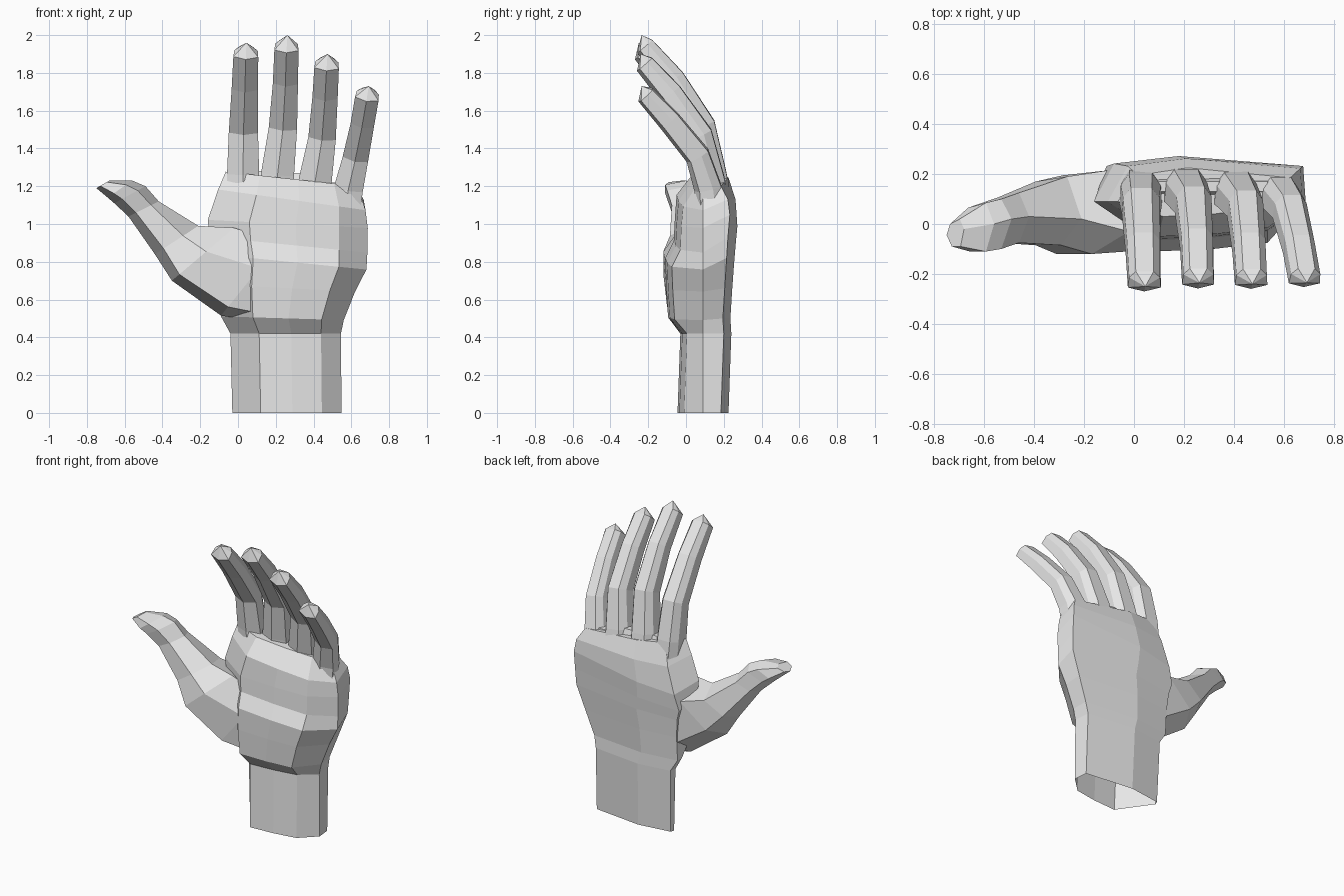
import bpy, bmesh
from mathutils import Vector

if "Cube" in bpy.data.objects:
    bpy.data.objects.remove(bpy.data.objects["Cube"])

skin = bpy.data.materials.new("plain grey")
skin.diffuse_color = (0.8, 0.8, 0.8, 1)
skin.use_nodes = True
skin.node_tree.nodes["Principled BSDF"].inputs["Base Color"].default_value = skin.diffuse_color


def loft(name, rings, start_cap=True, apex=None):
    """Bridge equal-sized rings; end in a fan to the apex or a flat cap."""
    bm = bmesh.new()
    loops = [[bm.verts.new(p) for p in r] for r in rings]
    n = len(loops[0])
    for a, b in zip(loops, loops[1:]):
        for i in range(n):
            j = (i + 1) % n
            bm.faces.new((a[i], a[j], b[j], b[i]))
    if start_cap:
        bm.faces.new(loops[0][::-1])
    if apex:
        tip = bm.verts.new(apex)
        for i in range(n):
            bm.faces.new((loops[-1][i], loops[-1][(i + 1) % n], tip))
    else:
        bm.faces.new(loops[-1])
    bmesh.ops.recalc_face_normals(bm, faces=bm.faces)
    me = bpy.data.meshes.new(name)
    bm.to_mesh(me)
    bm.free()
    me.materials.append(skin)
    ob = bpy.data.objects.new(name, me)
    bpy.context.collection.objects.link(ob)
    return ob


def palm_ring(z, xl, xr, yf, yb, front_tilt, back_tilt):
    """Eight-sided section, flat on the back and bevelled at the edges."""
    w, ym = xr - xl, 0.08
    yl = 0.17 if z < .6 else 0.09
    inset = 0.01 if z < .6 else 0.04 if z < 1 else 0.08
    pts = [(xl, yl), (xl + .26 * w, yf), (xl + .55 * w, yf + .01),
           (xr - .18 * w, yf + .035), (xr, ym + .01), (xr - .01, yb - .04),
           (xl + .4 * w, yb), (xl + inset, yb - .03)]
    out = []
    for i, (x, y) in enumerate(pts):
        t = front_tilt if i < 5 else back_tilt
        out.append((x, y, z + t * (x - 0.27)))
    return out


# Wrist and palm: z, left, right, front, back, front slope, back slope
palm = [
    (0.00, -.03, .548, -.045, .225, 0, 0),
    (0.42, -.04, .545, -.03, .24, 0, 0),
    (0.50, -.09, .56, -.095, .235, -.03, 0),
    (0.66, -.12, .62, -.105, .245, -.05, 0),
    (0.80, -.13, .68, -.11, .255, -.10, .05),
    (0.89, -.15, .685, -.065, .262, -.10, .1),
    (1.00, -.16, .687, -.06, .272, -.05, .12),
    (1.13, -.105, .675, -.05, .262, -.14, 0),
    (1.24, -.065, .635, .03, .225, -.11, -.11),
]
loft("palm_and_wrist", [palm_ring(*p) for p in palm], start_cap=False)


def finger(name, joints, apex):
    """Seven-sided finger: joints are (x, y, z, width, depth)."""
    centres = [Vector(j[:3]) for j in joints]
    rings = []
    for i, (c, j) in enumerate(zip(centres, joints)):
        d = centres[min(i + 1, len(joints) - 1)] - centres[max(i - 1, 0)]
        side = Vector((1, 0, -d.x / d.z)).normalized()
        back = d.cross(side).normalized()
        w, t = j[3], j[4]
        rings.append([c + side * u * w + back * v * t for u, v in
                      ((0, -.5), (.5, -.3), (.47, .2), (.27, .5),
                       (-.27, .5), (-.47, .2), (-.5, -.3))])
    loft(name, rings, apex=apex)


finger("index_finger", [(.03, .14, 1.10, .17, .17), (.027, .125, 1.27, .17, .155),
       (.029, .08, 1.50, .155, .14), (.037, -.085, 1.735, .14, .13),
       (.042, -.23, 1.905, .132, .105)], (.045, -.25, 1.96))
finger("middle_finger", [(.20, .16, 1.10, .18, .17), (.21, .135, 1.27, .175, .155),
       (.239, .085, 1.52, .15, .14), (.252, -.07, 1.765, .133, .13),
       (.257, -.218, 1.94, .128, .105)], (.262, -.235, 2.0))
finger("ring_finger", [(.40, .15, 1.08, .18, .17), (.41, .125, 1.24, .175, .155),
       (.447, .07, 1.47, .146, .14), (.462, -.085, 1.69, .134, .13),
       (.47, -.22, 1.845, .13, .105)], (.474, -.24, 1.90))
finger("little_finger", [(.57, .13, 1.05, .15, .16), (.585, .115, 1.19, .155, .145),
       (.625, .06, 1.36, .137, .13), (.662, -.09, 1.545, .125, .12),
       (.685, -.215, 1.682, .126, .10)], (.692, -.235, 1.73))


def thumb_ring(ox, oz, ix, iz, yf, yb, t0, t1, yi):
    """Six-sided section from the outer edge to the inner edge."""
    ym = yf * .4 + yb * .6
    return [(ox + (ix - ox) * t, y, oz + (iz - oz) * t) for t, y in
            ((0, ym - .02), (t0, yf), (t1, yf), (1, yi), (.75, yb), (.2, yb - .02))]


# Thumb with its fleshy base:
# outer x, z, inner x, z, front, back, ridge start, ridge end, inner depth
thumb = [
    (.14, .48, .42, .86, -.06, .235, .1, .6, .0),
    (-.09, .515, .22, .90, -.10, .232, .12, .65, -.04),
    (-.35, .70, -.02, .98, -.12, .215, .12, .55, -.03),
    (-.44, .84, -.21, .99, -.085, .19, .2, .65, .02),
    (-.58, 1.04, -.42, 1.12, -.075, .125, .25, .75, .03),
    (-.655, 1.11, -.49, 1.20, -.10, .10, .25, .75, .02),
    (-.69, 1.14, -.56, 1.23, -.11, .085, .25, .75, .0),
    (-.75, 1.19, -.68, 1.23, -.09, .02, .3, .8, -.02),
]
loft("thumb", [thumb_ring(*t) for t in thumb])


def web(name, x, z):
    """Low wedge of skin between two fingers."""
    ring = lambda w, h, d: [(x - w, .15 - d, h), (x + w, .15 - d, h),
                            (x + w, .15 + d, h), (x - w, .15 + d, h)]
    loft(name, [ring(.06, z - .12, .06), ring(.035, z, .02)])


for i, (x, z) in enumerate([(.115, 1.28), (.305, 1.27), (.50, 1.22)]):
    web("finger_web_%d" % (i + 1), x, z)
